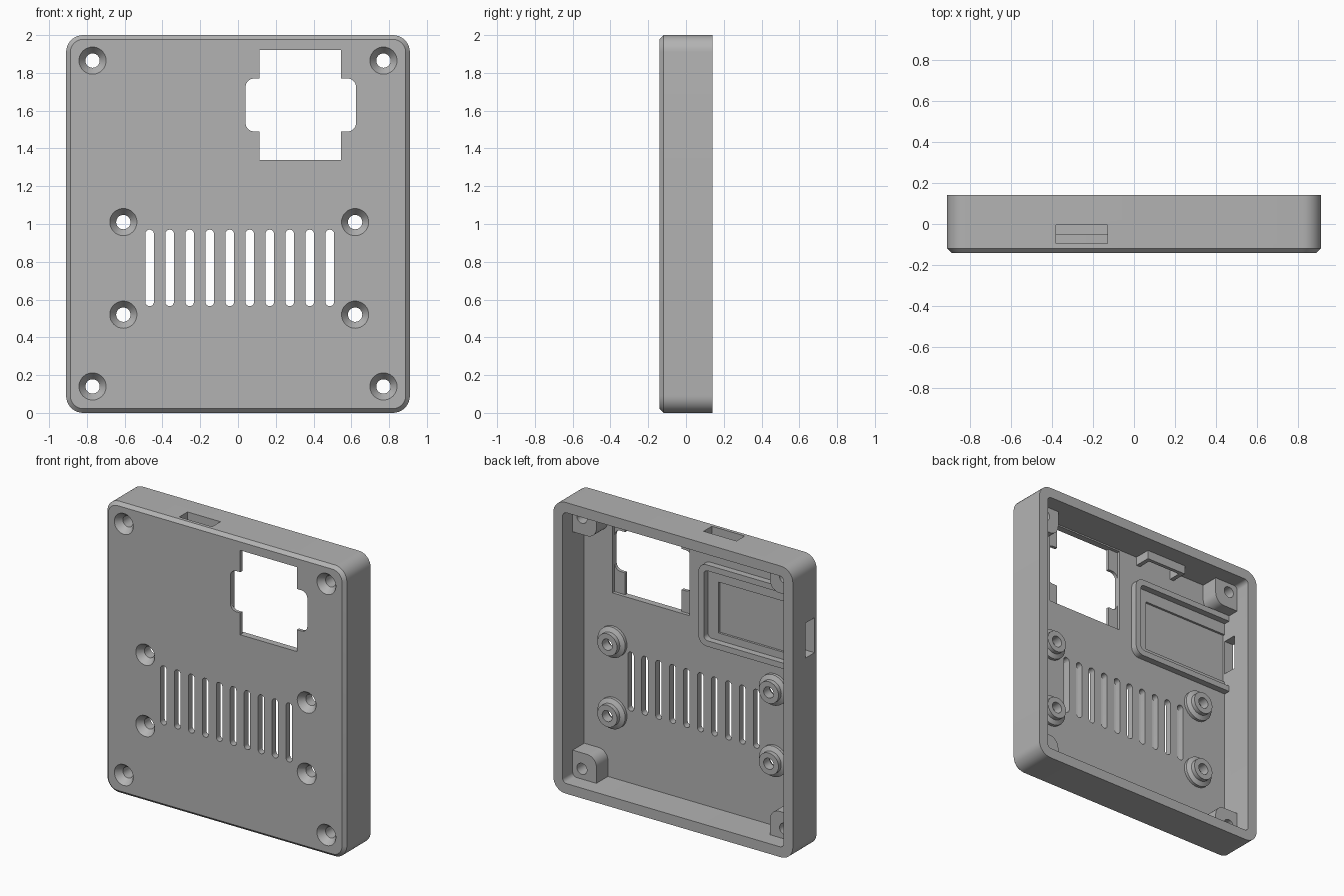
import bpy, bmesh, math

cube = bpy.data.objects.get("Cube")
if cube:
    bpy.data.objects.remove(cube, do_unlink=True)

grey = bpy.data.materials.new("matte_grey")
grey.use_nodes = True
colour = (0.45, 0.45, 0.45, 1)
grey.diffuse_color = colour
grey.node_tree.nodes["Principled BSDF"].inputs["Base Color"].default_value = colour

FRONT, FLOOR, BACK = -0.14, -0.095, 0.14
HALF_W, WALL = 0.91, 0.07


def rounded(x0, x1, z0, z1, radii=0.0, steps=8):
    """Rounded rectangle outline; radii run from lower left, anticlockwise."""
    if not isinstance(radii, (list, tuple)):
        radii = [radii] * 4
    pts = []
    corners = [(x0, z0, 1, 1), (x1, z0, -1, 1), (x1, z1, -1, -1), (x0, z1, 1, -1)]
    for i, (x, z, sx, sz) in enumerate(corners):
        r = radii[i]
        if r == 0:
            pts.append((x, z))
            continue
        for k in range(steps + 1):
            a = math.pi + (i + k / steps) * math.pi / 2
            pts.append((x + sx * r + r * math.cos(a), z + sz * r + r * math.sin(a)))
    return pts


def circle(x, z, r, n=32):
    return [(x + r * math.cos(2 * math.pi * i / n), z + r * math.sin(2 * math.pi * i / n))
            for i in range(n)]


def loft(name, layers):
    """Solid through (y, outline) layers with matching point counts."""
    bm = bmesh.new()
    rings = [[bm.verts.new((x, y, z)) for x, z in pts] for y, pts in layers]
    n = len(rings[0])
    for a, b in zip(rings, rings[1:]):
        for i in range(n):
            j = (i + 1) % n
            bm.faces.new((a[i], a[j], b[j], b[i]))
    bm.faces.new(rings[0])
    bm.faces.new(rings[-1])
    bmesh.ops.recalc_face_normals(bm, faces=bm.faces)
    mesh = bpy.data.meshes.new(name)
    bm.to_mesh(mesh)
    bm.free()
    mesh.materials.append(grey)
    ob = bpy.data.objects.new(name, mesh)
    bpy.context.collection.objects.link(ob)
    return ob


def prism(name, pts, y0, y1):
    return loft(name, [(y0, pts), (y1, pts)])


def carve(ob, cutters):
    bpy.ops.object.select_all(action="DESELECT")
    bpy.context.view_layer.objects.active = ob
    ob.select_set(True)
    for c in cutters:
        c.hide_render = True
        mod = ob.modifiers.new("cut", "BOOLEAN")
        mod.operation, mod.solver, mod.object = "DIFFERENCE", "EXACT", c
        bpy.ops.object.modifier_apply(modifier=mod.name)
    bpy.ops.object.shade_smooth_by_angle(angle=math.radians(30))


# Tray body with a chamfered front edge
inset = 0.022
shell = loft("case_shell", [
    (FRONT, rounded(-HALF_W + inset, HALF_W - inset, inset, 2 - inset, 0.07)),
    (FRONT + inset, rounded(-HALF_W, HALF_W, 0, 2, 0.09)),
    (BACK, rounded(-HALF_W, HALF_W, 0, 2, 0.09))])
inner = HALF_W - WALL
cuts = [prism("cavity_cutter", rounded(-inner, inner, WALL, 2 - WALL, 0.03), FLOOR, 0.3)]

# Window: thin corner tabs at the front, square pocket behind
cuts.append(prism("pocket_cutter", rounded(0.04, 0.625, 1.34, 1.92), -0.118, 0))
cuts.append(prism("window_cutter", rounded(0.115, 0.545, 1.34, 1.92), -0.3, 0))
cuts.append(prism("window_side_cutter", rounded(0.04, 0.625, 1.49, 1.77, 0.045), -0.3, 0))

# Vent slots
for i in range(10):
    x = -0.468 + i * 0.106
    cuts.append(prism("slot_cutter", rounded(x - 0.023, x + 0.023, 0.565, 0.97, 0.0229), -0.3, 0))

# Ports in the top and side walls, shallow screen recess in the floor
cuts.append(prism("top_port_cutter", rounded(-0.38, -0.13, 1.85, 2.1), FLOOR, -0.005))
cuts.append(prism("side_port_cutter", rounded(-1, -0.8, 1.34, 1.58), FLOOR, 0.005))
cuts.append(prism("screen_cutter", rounded(-inner, -0.18, 1.28, 1.63), -0.11, 0))

# Screw bosses and their countersunk holes
parts, holes = [], []


def screw_hole(x, z):
    holes.append(loft("screw_cutter", [
        (-0.2, circle(x, z, 0.072)), (FRONT, circle(x, z, 0.072)),
        (FRONT + 0.045, circle(x, z, 0.038)), (0.3, circle(x, z, 0.038))]))
    return holes[-1]


for side, sx in (("right", -1), ("left", 1)):
    for level, z0, z1, zc in (("lower", 0.04, 0.25, 0.14), ("upper", 1.75, 1.96, 1.865)):
        x0, x1 = sorted((sx * 0.66, sx * 0.87))
        radii = [0, 0, 0, 0]
        radii[{(-1, 0.04): 2, (1, 0.04): 3, (-1, 1.75): 1, (1, 1.75): 0}[(sx, z0)]] = 0.07
        boss = prism(f"{level}_{side}_corner_boss", rounded(x0, x1, z0, z1, radii), FLOOR - 0.01, 0.03)
        parts.append((boss, screw_hole(sx * 0.77, zc)))
    for level, zc in (("lower", 0.52), ("upper", 1.01)):
        xc = 0.62 if sx > 0 else -0.607
        post = loft(f"{level}_{side}_post", [
            (FLOOR - 0.01, circle(xc, zc, 0.105)), (FLOOR + 0.02, circle(xc, zc, 0.105)),
            (FLOOR + 0.035, circle(xc, zc, 0.075)), (-0.03, circle(xc, zc, 0.075))])
        parts.append((post, screw_hole(xc, zc)))

carve(shell, cuts + holes)
for ob, hole in parts:
    carve(ob, [hole])

# Raised screen frame, open towards the side wall
frame = prism("screen_frame", rounded(-0.85, -0.06, 1.19, 1.75, [0, 0.06, 0.06, 0]), FLOOR - 0.005, -0.05)
opening = prism("frame_cutter", rounded(-0.95, -0.1, 1.23, 1.71, [0, 0.03, 0.03, 0]), -0.3, 0.1)
carve(frame, [opening])

# Sleeve around the top port
sleeve = prism("port_sleeve", rounded(-0.41, -0.1, 1.87, 1.94), FLOOR - 0.005, 0.02)
gap = prism("sleeve_cutter", rounded(-0.38, -0.13, 1.8, 2.1), -0.2, -0.005)
carve(sleeve, [gap])

# Remove the helpers
for ob in cuts + holes + [opening, gap]:
    bpy.data.objects.remove(ob, do_unlink=True)
